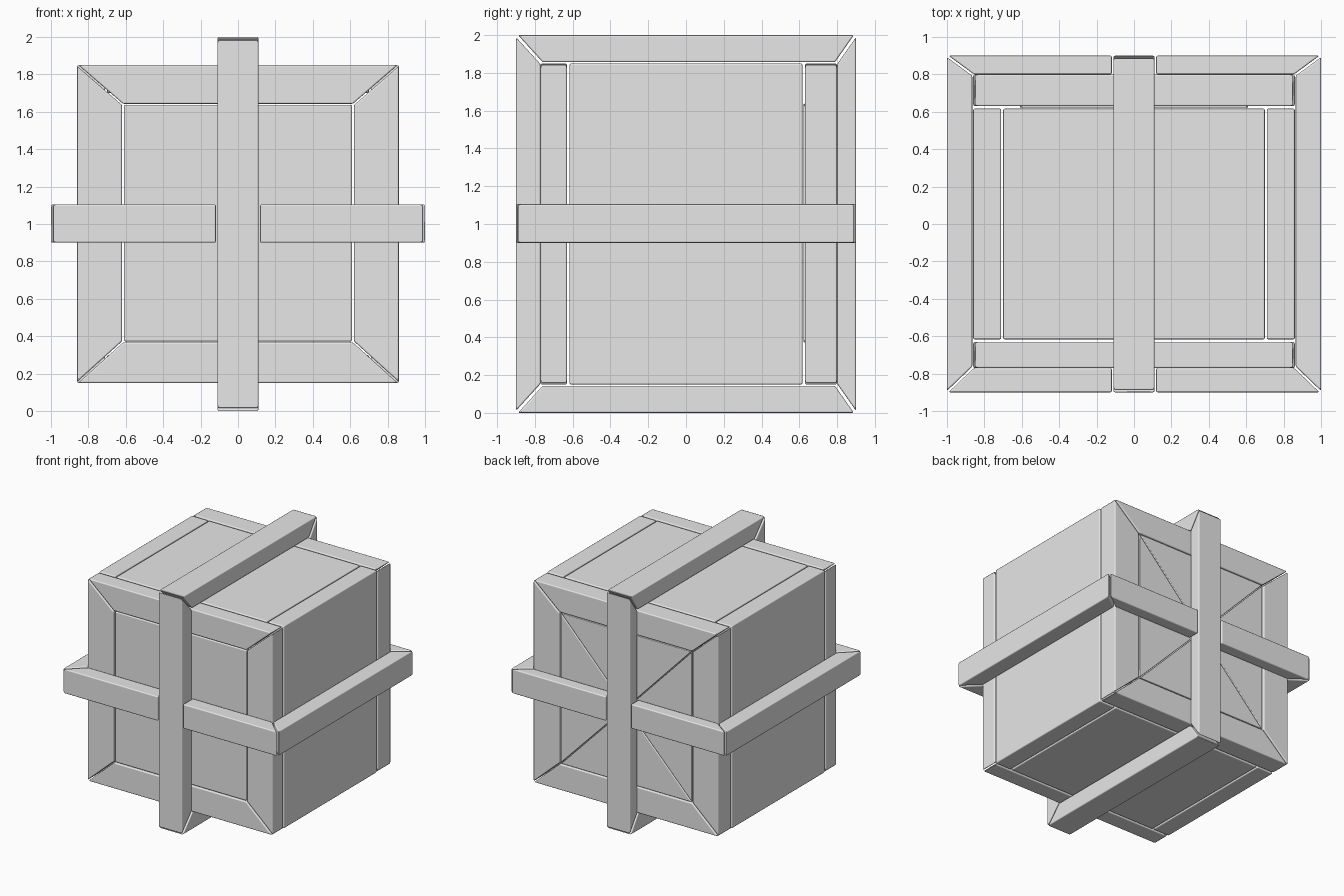
import bpy, bmesh, math
from mathutils import Vector

cube = bpy.data.objects.get("Cube")
if cube:
    bpy.data.objects.remove(cube, do_unlink=True)

grey = bpy.data.materials.new("plain grey")
grey.use_nodes = True
grey.diffuse_color = (0.8, 0.8, 0.8, 1)
grey.node_tree.nodes["Principled BSDF"].inputs["Base Color"].default_value = (0.8, 0.8, 0.8, 1)

# Places a flat outline point (u, v) at depth w along an axis
PLACE = {
    "x": lambda u, v, w: (w, u, v),
    "y": lambda u, v, w: (u, w, v),
    "z": lambda u, v, w: (u, v, w),
}


def prism(name, outline, axis, start, end, bevel=0.009):
    """Extrude an outline along an axis and round its edges."""
    bm = bmesh.new()
    rings = [[bm.verts.new(PLACE[axis](p[0], p[1], w)) for p in outline]
             for w in (start, end)]
    bm.faces.new(rings[0])
    bm.faces.new(rings[1])
    n = len(outline)
    for i in range(n):
        j = (i + 1) % n
        bm.faces.new((rings[0][i], rings[0][j], rings[1][j], rings[1][i]))
    bmesh.ops.recalc_face_normals(bm, faces=bm.faces)
    mesh = bpy.data.meshes.new(name)
    bm.to_mesh(mesh)
    bm.free()
    mesh.materials.append(grey)
    obj = bpy.data.objects.new(name, mesh)
    bpy.context.collection.objects.link(obj)
    for p in mesh.polygons:
        p.use_smooth = True
    mod = obj.modifiers.new("rounded edges", "BEVEL")
    mod.width = bevel
    mod.segments = 2
    mod.limit_method = "ANGLE"
    mod.angle_limit = math.radians(25)
    mod.harden_normals = True
    return obj


def corners(u0, v0, u1, v1):
    return [Vector(p) for p in ((u0, v0), (u1, v0), (u1, v1), (u0, v1))]


def mitred_ring(name, outer, inner, axis, start, end, gap, split=0):
    """Four mitred bars; split leaves a middle opening in the two u bars."""
    out, inn = corners(*outer), corners(*inner)
    sides = ("low", "right", "high", "left")
    for i, side in enumerate(sides):
        j = (i + 1) % 4
        d = (out[j] - out[i]).normalized() * gap
        a, b, c, e = out[i] + d, out[j] - d, inn[j] - d, inn[i] + d
        label = f"{name}_{side}"
        if split and i % 2 == 0:
            s = math.copysign(split, a.x)
            prism(label + "_a", [a, (s, a.y), (s, e.y), e], axis, start, end)
            prism(label + "_b", [(-s, b.y), b, c, (-s, c.y)], axis, start, end)
        else:
            prism(label, [a, b, c, e], axis, start, end)


# Side walls, floor and lid of the crate
for side, s in (("left", 1), ("right", -1)):
    prism(side + "_wall", corners(-0.617, 0.15, 0.617, 1.85), "x", s * 0.71, s * 0.86)
for part, low in (("floor", 0.15), ("lid", 1.70)):
    prism(part, corners(-0.70, -0.617, 0.70, 0.617), "z", low, low + 0.15)

# Mitred frames on the front and back
OUTER, INNER = (-0.86, 0.15, 0.86, 1.85), (-0.62, 0.367, 0.62, 1.642)
mitred_ring("front_frame", OUTER, INNER, "y", -0.77, -0.63, 0.006)
mitred_ring("back_frame", OUTER, INNER, "y", 0.63, 0.80, 0.006)

# Front panel, and the back panel made of four triangles
PANEL = corners(-0.61, 0.372, 0.61, 1.637)
prism("front_panel", PANEL, "y", -0.765, -0.63)
centre = Vector((0, 1.0))
for i, side in enumerate(("bottom", "left", "top", "right")):
    a, b = PANEL[i], PANEL[(i + 1) % 4]
    d = (b - a).normalized() * 0.004
    inward = (centre - (a + b) / 2).normalized() * 0.004
    prism(f"back_panel_{side}", [a + d, b - d, centre - inward], "y", 0.622, 0.795, 0.006)

# Upright strap around the crate, and the level strap that stops beside it
mitred_ring("upright_strap", (-0.9, 0, 0.9, 2), (-0.77, 0.143, 0.80, 1.857),
            "x", -0.11, 0.11, 0.011)
mitred_ring("level_strap", (-1, -0.9, 1, 0.9), (-0.864, -0.77, 0.864, 0.80),
            "z", 0.9, 1.105, 0.008, split=0.118)
